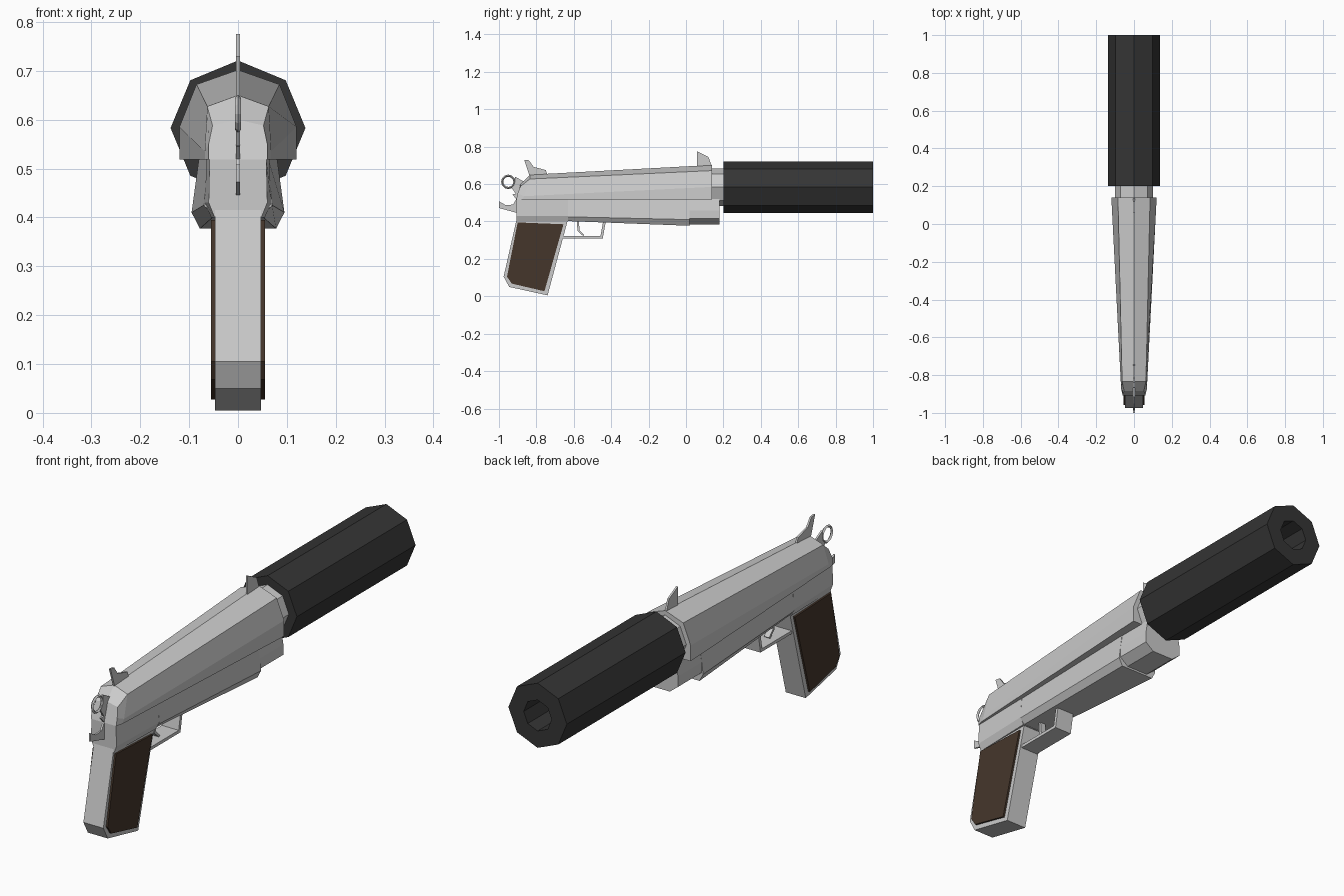
import bpy, bmesh
from math import sin, cos, tau, pi

if "Cube" in bpy.data.objects:
    bpy.data.objects.remove(bpy.data.objects["Cube"])


def material(name, rgb):
    m = bpy.data.materials.new(name)
    m.diffuse_color = (*rgb, 1)
    m.use_nodes = True
    m.node_tree.nodes["Principled BSDF"].inputs["Base Color"].default_value = m.diffuse_color
    return m


BLACK = material("matte_black", (0.035, 0.035, 0.035))
BROWN = material("walnut", (0.06, 0.037, 0.024))


def loft(name, rings, mat=None):
    """Skin equal-length closed rings of 3D points and cap both ends."""
    bm = bmesh.new()
    loops = [[bm.verts.new(p) for p in r] for r in rings]
    n = len(loops[0])
    for a, b in zip(loops, loops[1:]):
        for i in range(n):
            j = (i + 1) % n
            bm.faces.new((a[i], a[j], b[j], b[i]))
    bm.faces.new(loops[0][::-1])
    bm.faces.new(loops[-1])
    bmesh.ops.recalc_face_normals(bm, faces=bm.faces)
    mesh = bpy.data.meshes.new(name)
    bm.to_mesh(mesh)
    bm.free()
    ob = bpy.data.objects.new(name, mesh)
    bpy.context.collection.objects.link(ob)
    if mat:
        mesh.materials.append(mat)
    return ob


def prism(name, profile, half, mat=None):
    """Side profile of (y, z) points extruded across x."""
    return loft(name, [[(x, y, z) for y, z in profile] for x in (-half, half)], mat)


def mirrored(half):
    """Close a right-hand half section (x, y, z) across x = 0."""
    return half + [(-x, y, z) for x, y, z in reversed(half) if x > 0]


def section(y, pts):
    return mirrored([(x, y, z) for x, z in pts])


def octagon(y, r, z=0.583):
    return [(r * cos(tau * i / 8), y, z + r * sin(tau * i / 8)) for i in range(8)]


# Suppressor with a deep bore, and the barrel behind it
loft("suppressor", [octagon(0.2, 0.138), octagon(1, 0.138),
                    octagon(1, 0.066), octagon(0.3, 0.066)], BLACK)
loft("barrel", [octagon(0.05, 0.1), octagon(0.205, 0.1)])

# Slide, widening towards the muzzle with a sloped rear
loft("slide", [
    mirrored([(0, -0.885, 0.60), (0.052, -0.885, 0.588), (0.06, -0.9, 0.55), (0.06, -0.907, 0.518)]),
    mirrored([(0, -0.835, 0.65), (0.063, -0.835, 0.627), (0.068, -0.865, 0.535), (0.068, -0.875, 0.518)]),
    section(0.14, [(0, 0.702), (0.085, 0.672), (0.12, 0.585), (0.12, 0.518)]),
])

# Frame: narrow rear, tapered dust cover and faceted nose
loft("frame_rear", [
    section(-0.905, [(0.058, 0.52), (0.06, 0.43), (0.048, 0.40)]),
    section(-0.63, [(0.064, 0.52), (0.068, 0.43), (0.055, 0.40)]),
])
loft("dust_cover", [
    section(-0.63, [(0.062, 0.52), (0.07, 0.425), (0.05, 0.402)]),
    section(0.02, [(0.08, 0.52), (0.095, 0.41), (0.078, 0.377)]),
])
loft("frame_nose", [
    section(0.02, [(0.078, 0.52), (0.088, 0.46), (0.088, 0.415), (0.05, 0.385)]),
    section(0.18, [(0.078, 0.52), (0.088, 0.46), (0.088, 0.415), (0.05, 0.385)]),
])

# Grip with inset wooden panels on both sides
prism("grip", [(-0.905, 0.415), (-0.975, 0.105), (-0.945, 0.05),
               (-0.74, 0.005), (-0.63, 0.415)], 0.047)
panel = [(-0.90, 0.395), (-0.957, 0.105), (-0.932, 0.068), (-0.757, 0.027), (-0.655, 0.385)]
for side, s in (("left", -1), ("right", 1)):
    loft("grip_panel_" + side,
         [[(s * x, y, z) for y, z in panel] for x in (0.045, 0.055)], BROWN)

# Trigger guard and trigger
prism("trigger_guard", [(-0.665, 0.31), (-0.445, 0.31), (-0.428, 0.405), (-0.442, 0.405),
                        (-0.457, 0.323), (-0.66, 0.323)], 0.04)
prism("trigger", [(-0.585, 0.41), (-0.58, 0.35), (-0.55, 0.322), (-0.543, 0.328),
                  (-0.57, 0.355), (-0.572, 0.41)], 0.012)

# Thin sights, hammer and tail
THIN = 0.004
prism("rear_sight", [(-0.835, 0.64), (-0.865, 0.73), (-0.84, 0.727), (-0.815, 0.692),
                     (-0.75, 0.675), (-0.74, 0.645)], THIN)
prism("front_sight", [(0.06, 0.69), (0.06, 0.775), (0.12, 0.745), (0.14, 0.69)], THIN)
prism("hammer_arm", [(-0.935, 0.585), (-0.915, 0.61), (-0.915, 0.64), (-0.86, 0.61),
                     (-0.88, 0.54), (-0.905, 0.54)], THIN)
bpy.ops.mesh.primitive_torus_add(location=(0, -0.95, 0.612), rotation=(0, pi / 2, 0),
                                 major_segments=12, minor_segments=4,
                                 major_radius=0.033, minor_radius=0.006)
bpy.context.object.name = "hammer_ring"
prism("tail", [(-0.89, 0.55), (-0.93, 0.545), (-0.907, 0.52), (-0.925, 0.49), (-0.965, 0.488),
               (-1.0, 0.508), (-1.0, 0.472), (-0.89, 0.442)], THIN)
